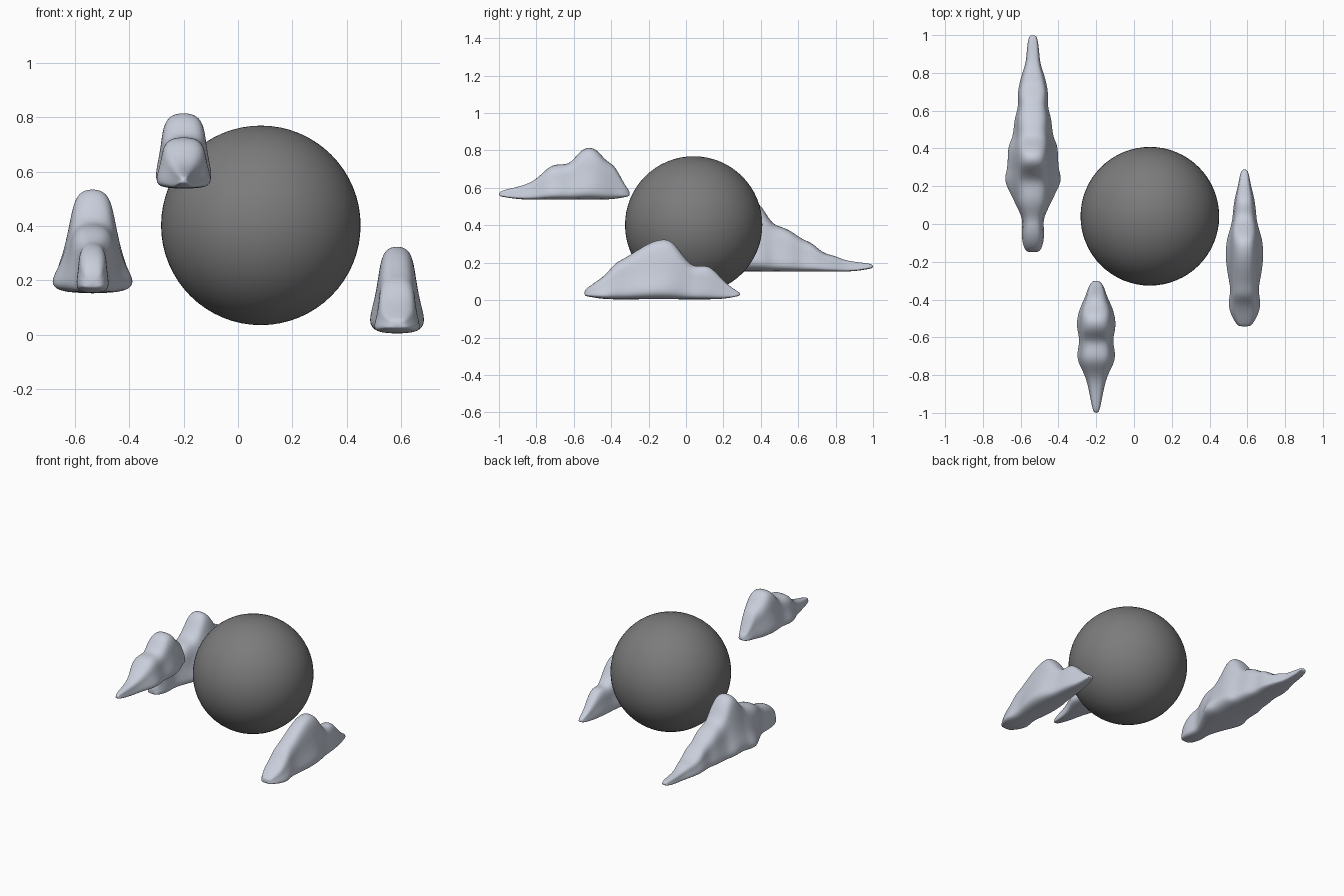
import bpy, bmesh


def material(name, rgb):
    m = bpy.data.materials.new(name)
    m.diffuse_color = (*rgb, 1)
    return m


CLOUD = material("pale cloud grey", (0.58, 0.62, 0.71))
STONE = material("dark grey", (0.2, 0.2, 0.2))


def cloud(name, x, base, top_radius, stations):
    """Loft a flat-bottomed cloud along y; stations are (y, top z, half width)."""
    bm = bmesh.new()
    rings = []
    y0, y1 = stations[0][0], stations[-1][0]
    for y, top, w in stations:
        # underside lifts slightly towards both tips
        edge = min(y - y0, y1 - y)
        bottom = base + 0.02 * max(0, 1 - edge / 0.15) ** 2
        h = max(top - bottom, 0.01)
        k = min(0.85, max(0.55, top_radius / w))
        half = [(0.55, 0.0), (0.93, 0.06), (1.02, 0.17), (0.5 + k * 0.55, 0.36),
                (0.25 + k * 0.75, 0.56), (k, 0.76), (k * 0.82, 0.91), (k * 0.42, 1.0)]
        pts = half + [(-a, b) for a, b in reversed(half)]
        rings.append([bm.verts.new((x + a * w, y, bottom + b * h)) for a, b in pts])
    n = len(rings[0])
    for p, q in zip(rings, rings[1:]):
        for i in range(n):
            j = (i + 1) % n
            bm.faces.new((p[i], p[j], q[j], q[i]))
    bm.faces.new(rings[0])
    bm.faces.new(rings[-1])
    bmesh.ops.recalc_face_normals(bm, faces=bm.faces)
    for f in bm.faces:
        f.smooth = True
    me = bpy.data.meshes.new(name)
    bm.to_mesh(me)
    bm.free()
    me.materials.append(CLOUD)
    ob = bpy.data.objects.new(name, me)
    bpy.context.collection.objects.link(ob)
    s = ob.modifiers.new("smooth", 'SUBSURF')
    s.levels = s.render_levels = 2


# central ball
bpy.ops.mesh.primitive_uv_sphere_add(segments=64, ring_count=32, radius=0.367,
                                     location=(0.084, 0.041, 0.402))
ball = bpy.context.object
ball.name = "ball"
ball.data.materials.append(STONE)
bpy.ops.object.shade_smooth()

# large cloud at back left
cloud("large_cloud", -0.535, 0.152, 0.078, [
    (-0.15, 0.21, 0.025), (-0.135, 0.26, 0.045), (-0.08, 0.31, 0.06), (-0.02, 0.335, 0.058),
    (0.03, 0.34, 0.054), (0.1, 0.39, 0.09), (0.16, 0.405, 0.12), (0.23, 0.41, 0.158),
    (0.28, 0.48, 0.142), (0.32, 0.535, 0.137), (0.37, 0.54, 0.136), (0.42, 0.48, 0.132),
    (0.46, 0.405, 0.108), (0.52, 0.39, 0.102), (0.57, 0.365, 0.095), (0.62, 0.325, 0.077),
    (0.68, 0.305, 0.082), (0.73, 0.25, 0.075), (0.79, 0.24, 0.06), (0.85, 0.212, 0.037),
    (0.92, 0.203, 0.033), (0.98, 0.195, 0.025), (1.0, 0.19, 0.015)])

# small high cloud at front left
cloud("high_cloud", -0.2, 0.537, 0.078, [
    (-1.0, 0.575, 0.01), (-0.98, 0.588, 0.02), (-0.9, 0.605, 0.035), (-0.83, 0.627, 0.05),
    (-0.78, 0.665, 0.07), (-0.73, 0.718, 0.098), (-0.68, 0.728, 0.103), (-0.62, 0.725, 0.086),
    (-0.575, 0.79, 0.098), (-0.53, 0.82, 0.105), (-0.48, 0.812, 0.098), (-0.43, 0.745, 0.08),
    (-0.385, 0.725, 0.058), (-0.35, 0.66, 0.047), (-0.32, 0.605, 0.035), (-0.3, 0.58, 0.016)])

# low cloud at right
cloud("low_cloud", 0.585, 0.004, 0.064, [
    (-0.543, 0.05, 0.025), (-0.53, 0.065, 0.045), (-0.47, 0.105, 0.077), (-0.42, 0.145, 0.087),
    (-0.38, 0.2, 0.078), (-0.33, 0.222, 0.075), (-0.27, 0.262, 0.09), (-0.2, 0.305, 0.1),
    (-0.14, 0.326, 0.102), (-0.08, 0.326, 0.095), (-0.03, 0.26, 0.078), (0.02, 0.192, 0.064),
    (0.06, 0.178, 0.062), (0.12, 0.19, 0.055), (0.17, 0.14, 0.043), (0.21, 0.095, 0.033),
    (0.26, 0.055, 0.024), (0.29, 0.04, 0.014)])
